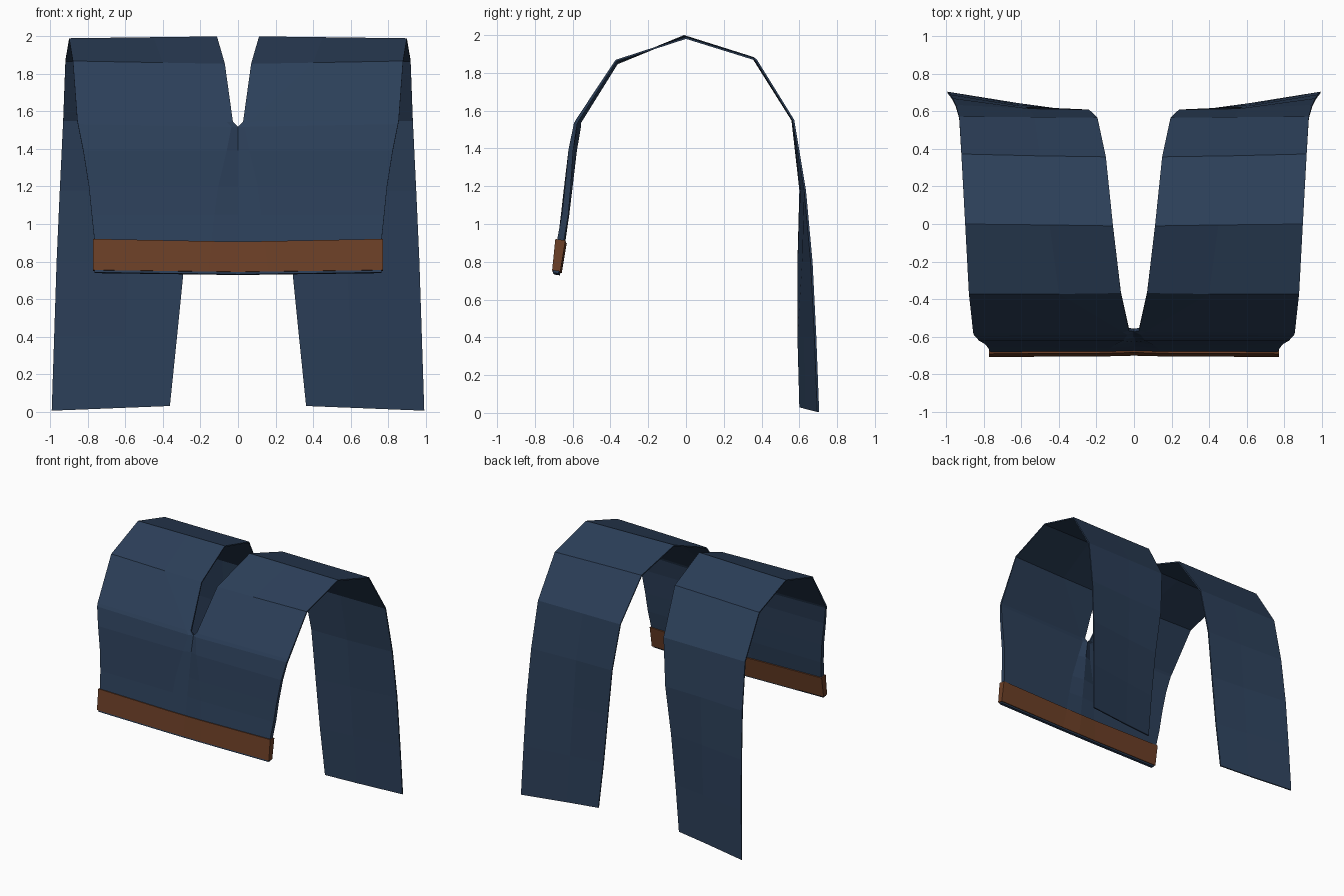
import bpy, bmesh
from mathutils import Vector


def material(name, rgb):
    m = bpy.data.materials.new(name)
    m.diffuse_color = (*rgb, 1)
    return m


def flat_tube(name, rows, mat):
    """Loft flattened rings along a draped path, half model, then mirror.
    Row: z inner, z outer, y inner, y middle, y outer, x inner, x middle, x outer, thickness"""
    bm = bmesh.new()
    rings = []
    for i, (zi, zo, yi, ym, yo, xi, xm, xo, t) in enumerate(rows):
        a, b = rows[max(i - 1, 0)], rows[min(i + 1, len(rows) - 1)]
        tan = Vector((b[3] - a[3], (b[0] + b[1] - a[0] - a[1]) / 2)).normalized()
        ny, nz = -tan.y * t / 2, tan.x * t / 2
        zm = zi + (zo - zi) * (xm - xi) / (xo - xi)
        pts = [(xi, yi, zi), (xm, ym, zm), (xo, yo, zo)]
        front = [bm.verts.new((x, y + ny, z + nz)) for x, y, z in pts]
        back = [bm.verts.new((x, y - ny, z - nz)) for x, y, z in reversed(pts)]
        rings.append(front + back)
    for r, s in zip(rings, rings[1:]):
        for k in range(6):
            j = (k + 1) % 6
            quad = (r[k], r[j], s[j], s[k])
            if any(v.co.x > 1e-4 for v in quad):   # keep the centre seam open
                bm.faces.new(quad)
    for ring in (rings[0], rings[-1]):
        bm.faces.new((ring[0], ring[1], ring[4], ring[5]))
        bm.faces.new((ring[1], ring[2], ring[3], ring[4]))
    bmesh.ops.recalc_face_normals(bm, faces=bm.faces)
    me = bpy.data.meshes.new(name)
    bm.to_mesh(me)
    bm.free()
    me.materials.append(mat)
    ob = bpy.data.objects.new(name, me)
    bpy.context.collection.objects.link(ob)
    mod = ob.modifiers.new("mirror", 'MIRROR')
    mod.use_clip = True
    return ob


navy = material("navy cloth", (0.025, 0.05, 0.1))
brown = material("brown leather", (0.15, 0.05, 0.02))

# trousers: waist at the front, over the top, legs hanging at the back
flat_tube("folded_trousers", [
    (0.73, 0.74, -0.682, -0.685, -0.69, 0, 0.16, 0.765, 0.03),
    (0.90, 0.91, -0.658, -0.662, -0.665, 0, 0.14, 0.765, 0.036),
    (1.05, 1.05, -0.635, -0.645, -0.64, 0, 0.125, 0.78, 0.034),
    (1.20, 1.20, -0.615, -0.63, -0.625, 0, 0.105, 0.795, 0.03),
    (1.39, 1.39, -0.59, -0.61, -0.61, 0, 0.06, 0.825, 0.025),
    (1.515, 1.53, -0.565, -0.582, -0.585, 0, 0.035, 0.853, 0.018),
    (1.54, 1.55, -0.562, -0.57, -0.575, 0.027, 0.06, 0.857, 0.016),
    (1.85, 1.865, -0.365, -0.37, -0.37, 0.07, 0.40, 0.88, 0.01),
    (1.995, 1.985, -0.01, -0.005, 0.0, 0.112, 0.45, 0.90, 0.01),
    (1.88, 1.87, 0.355, 0.36, 0.37, 0.15, 0.50, 0.92, 0.01),
    (1.55, 1.55, 0.563, 0.565, 0.568, 0.195, 0.53, 0.932, 0.01),
    (1.18, 1.18, 0.605, 0.61, 0.63, 0.24, 0.56, 0.95, 0.01),
    (0.80, 0.80, 0.595, 0.62, 0.665, 0.285, 0.58, 0.967, 0.01),
    (0.40, 0.40, 0.595, 0.63, 0.685, 0.325, 0.60, 0.98, 0.01),
    (0.03, 0.005, 0.605, 0.64, 0.70, 0.363, 0.62, 0.993, 0.01),
], navy)

# belt wrapped around the flattened waist
flat_tube("belt", [
    (0.742, 0.752, -0.68, -0.684, -0.687, 0, 0.16, 0.774, 0.044),
    (0.902, 0.917, -0.658, -0.662, -0.665, 0, 0.14, 0.774, 0.054),
], brown)
